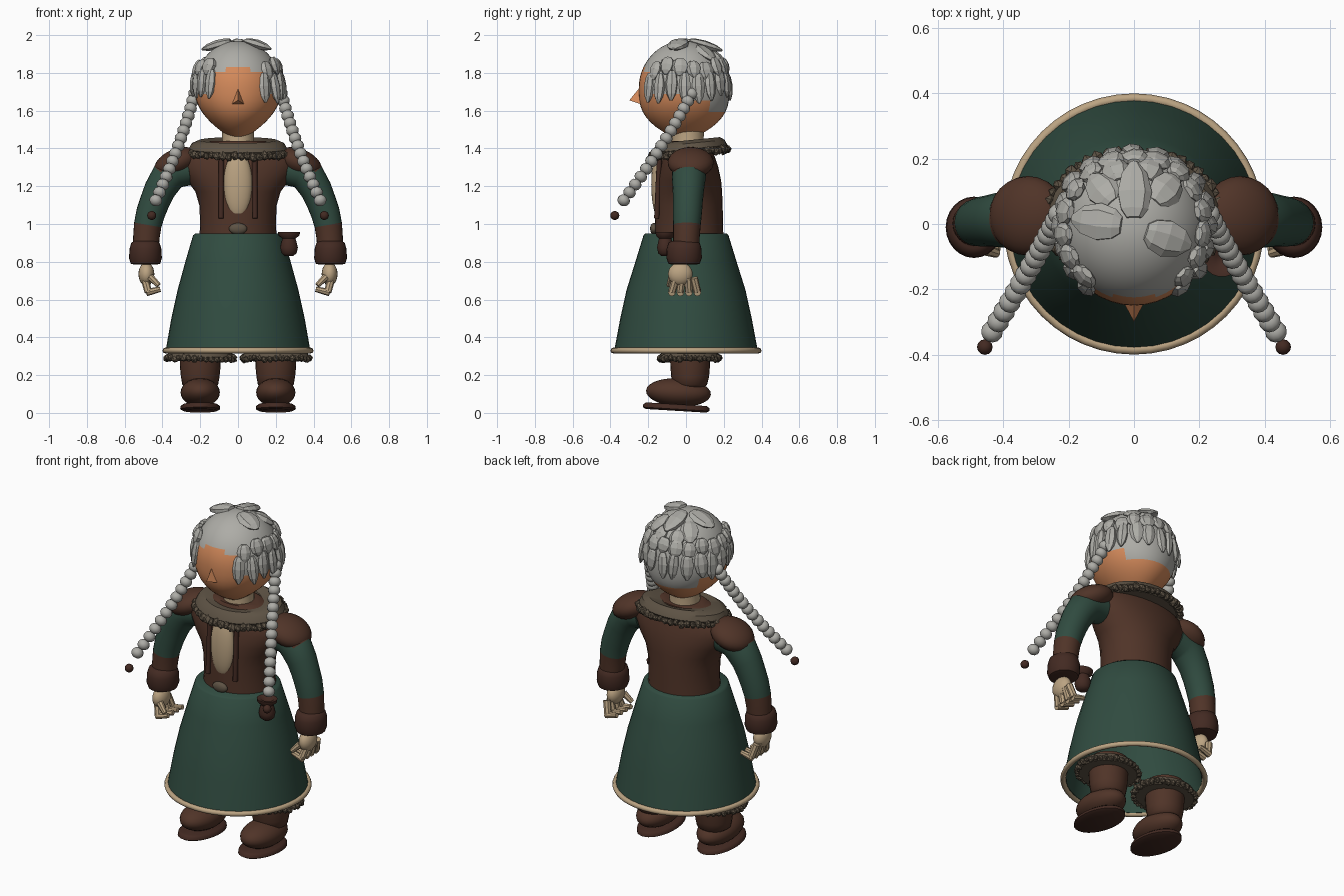
import bpy, bmesh, math, random
from mathutils import Vector, Matrix, Euler

if "Cube" in bpy.data.objects:
    bpy.data.objects.remove(bpy.data.objects["Cube"])

random.seed(4)


def material(name, rgb):
    m = bpy.data.materials.new(name)
    m.diffuse_color = (*rgb, 1)
    m.use_nodes = True
    m.node_tree.nodes["Principled BSDF"].inputs["Base Color"].default_value = m.diffuse_color
    return m


BROWN = material("brown leather", (.080, .034, .021))
DARK = material("dark brown leather", (.056, .023, .016))
GREEN = material("green cloth", (.030, .072, .052))
FUR = material("taupe fur", (.110, .085, .058))
SKIN = material("tan skin", (.66, .255, .105))
BEIGE = material("beige", (.50, .37, .225))
HAIR = material("grey hair", (.42, .415, .385))


def finish(name, bm, *mats, angle=50, rule=None):
    """Turn a bmesh into an object; rule maps a face centre to a material index."""
    bmesh.ops.recalc_face_normals(bm, faces=bm.faces[:])
    for f in bm.faces:
        f.smooth = angle > 0
        if rule:
            f.material_index = rule(f.calc_center_median())
    mesh = bpy.data.meshes.new(name)
    bm.to_mesh(mesh)
    bm.free()
    for m in mats:
        mesh.materials.append(m)
    if angle > 0:
        mesh.set_sharp_from_angle(angle=math.radians(angle))
    ob = bpy.data.objects.new(name, mesh)
    bpy.context.collection.objects.link(ob)
    return ob


def loft(bm, rings, n=32):
    """Skin rings given as (centre, u radius vector, v radius vector), capped."""
    loops = []
    for c, u, v in rings:
        loops.append([bm.verts.new(Vector(c) + Vector(u) * math.cos(a) + Vector(v) * math.sin(a))
                      for a in (2 * math.pi * i / n for i in range(n))])
    for p, q in zip(loops, loops[1:]):
        for i in range(n):
            j = (i + 1) % n
            bm.faces.new((p[i], p[j], q[j], q[i]))
    bm.faces.new(loops[0])
    bm.faces.new(loops[-1])


def lathe(bm, rows, cx=0, cy=0, n=32):
    """Rows are (z, x radius, y radius)."""
    loft(bm, [((cx, cy, z), (rx, 0, 0), (0, ry, 0)) for z, rx, ry in rows], n)


def ball(bm, loc, size, rot=(0, 0, 0), u=20, v=12):
    mx = Matrix.LocRotScale(Vector(loc), Euler(rot), Vector(size))
    bmesh.ops.create_uvsphere(bm, u_segments=u, v_segments=v, radius=1, matrix=mx)


def rod(bm, a, b, r1, r2, n=8):
    a, b = Vector(a), Vector(b)
    mx = Matrix.Translation((a + b) / 2) @ (b - a).to_track_quat('Z', 'Y').to_matrix().to_4x4()
    bmesh.ops.create_cone(bm, cap_ends=True, segments=n, radius1=r1, radius2=r2,
                          depth=(b - a).length, matrix=mx)


def tufts(bm, cx, cy, z, rx, ry, count, size):
    for i in range(count):
        a = 2 * math.pi * i / count
        s = size * random.uniform(.8, 1.15)
        mx = Matrix.LocRotScale(Vector((cx + rx * math.cos(a), cy + ry * math.sin(a),
                                        z + random.uniform(-.006, .006))),
                                Euler((random.random(), random.random(), a)), Vector((s, s * .8, s)))
        bmesh.ops.create_icosphere(bm, subdivisions=1, radius=1, matrix=mx)


def lock(bm, pos, down, out, length, width, thick):
    """Flattened leaf-shaped tuft of hair."""
    d, o = Vector(down).normalized(), Vector(out)
    o = (o - d * o.dot(d)).normalized()
    side = d.cross(o)
    loft(bm, [(Vector(pos) + d * length * t, side * width * w, o * thick * w)
              for t, w in ((0, .45), (.15, .8), (.45, 1), (.78, .75), (1, .2))], 7)


# Skirt: flared closed shell with an inner wall, and a rolled hem
bm = bmesh.new()
lathe(bm, [(.95, .225, .215), (.94, .238, .225), (.8, .279, .268), (.65, .32, .315), (.5, .353, .348),
           (.33, .383, .38), (.33, .37, .367), (.5, .34, .335), (.65, .307, .302), (.9, .235, .225)], n=40)
finish("skirt", bm, GREEN)
bm = bmesh.new()
R, r, n = .385, .015, 48
bmesh.ops.create_circle(bm, segments=8, radius=r, matrix=Matrix.Translation((R, 0, .33)) @ Matrix.Rotation(math.pi / 2, 4, 'X'))
bmesh.ops.spin(bm, geom=bm.edges[:] + bm.verts[:], cent=(0, 0, 0), axis=(0, 0, 1),
               angle=2 * math.pi, steps=n, use_merge=True)
finish("skirt_hem", bm, BEIGE)

# Jacket body
bm = bmesh.new()
lathe(bm, [(.93, .205, .182), (1.0, .2, .18), (1.1, .205, .178), (1.17, .225, .175), (1.23, .27, .17),
           (1.3, .31, .155), (1.36, .31, .135), (1.4, .25, .12), (1.44, .14, .1)], cy=.016)
finish("jacket", bm, BROWN)

# Shirt panel, jacket edging and buckle
bm = bmesh.new()
ball(bm, (0, -.142, 1.21), (.076, .042, .18), u=24, v=16)
finish("shirt_panel", bm, BEIGE)
bm = bmesh.new()
for s in (-1, 1):
    rod(bm, (s * .09, -.155, 1.03), (s * .088, -.14, 1.36), .014, .014, 10)
finish("jacket_edging", bm, DARK)
bm = bmesh.new()
ball(bm, (0, -.17, .975), (.048, .02, .03))
finish("buckle", bm, FUR)

# Neck and fur collar
bm = bmesh.new()
lathe(bm, [(1.38, .09, .09), (1.43, .083, .083), (1.5, .085, .085)], cy=.01, n=20)
finish("neck", bm, BEIGE)
bm = bmesh.new()
lathe(bm, [(1.365, .24, .18), (1.395, .262, .2), (1.425, .245, .185), (1.442, .205, .16),
           (1.43, .12, .11), (1.39, .1, .1)], cy=.02)
tufts(bm, 0, .02, 1.375, .262, .2, 50, .024)
for v in bm.verts:
    v.co.z += .1 * v.co.y
finish("fur_collar", bm, FUR, angle=35)

# Head: egg with the upper and rear faces coloured as hair
bm = bmesh.new()
rows = []
for i in range(27):
    c = math.cos(math.radians(4 + 172 * i / 26))
    if c >= 0:
        w = math.sqrt(1 - c * c)
        rows.append((1.72 + .25 * c, .23 * w, .24 * w))
    else:
        rows.append((1.72 + .285 * c, .23 * (1 - (-c) ** 2.2), .24 * (1 - (-c) ** 3)))
lathe(bm, rows, cy=-.01, n=40)


def hairline(p):
    a = abs(math.degrees(math.atan2(p.x, -(p.y + .01))))
    limit = 1.84 if a < 20 else 1.81 if a < 42 else 1.7 if a < 100 else 1.64 if a < 125 else 1.6
    return 1 if p.z > limit else 0


finish("head", bm, SKIN, HAIR, angle=60, rule=hairline)
bm = bmesh.new()
top, tip = bm.verts.new((0, -.243, 1.725)), bm.verts.new((0, -.3, 1.655))
left, right = bm.verts.new((-.04, -.225, 1.63)), bm.verts.new((.04, -.225, 1.63))
for f in ((top, left, tip), (top, tip, right), (tip, left, right), (top, right, left)):
    bm.faces.new(f)
finish("nose", bm, SKIN, angle=0)

# Hair: two rows of locks round the sides and back, larger locks on the crown
bm = bmesh.new()
for count, z, rad, length, width, start in ((17, 1.81, .225, .15, .036, 38), (15, 1.87, .2, .095, .042, 46)):
    for i in range(count):
        a = math.radians(start + (360 - 2 * start) * i / (count - 1))
        o = Vector((math.sin(a), -math.cos(a), 0))
        lock(bm, o * rad + Vector((0, -.01, z + random.uniform(-.015, .015))),
             o * (.12 if z < 1.85 else .4) + Vector((random.uniform(-.1, .1), 0, -1)), o,
             length * random.uniform(.88, 1.1), width * random.uniform(.9, 1.15), .024)
for deg, r0, z0, length, width, drop in ((180, .03, 1.97, .18, .055, .3), (262, .04, 1.97, .16, .06, .3),
                                         (72, .04, 1.97, .15, .06, .3), (140, .1, 1.94, .13, .055, .7),
                                         (220, .1, 1.94, .13, .055, .7), (165, .15, 1.91, .1, .045, 1),
                                         (198, .15, 1.91, .1, .045, 1)):
    a = math.radians(deg)
    o = Vector((math.sin(a), -math.cos(a), 0))
    lock(bm, o * r0 + Vector((0, -.01, z0)), o + Vector((0, 0, -drop)), o * .3 + Vector((0, 0, 1)),
         length, width, .026)
finish("hair_locks", bm, HAIR, angle=0)

for s, tag in ((-1, "left"), (1, "right")):
    # Braid of beads following a gentle curve, with a tied end
    bm = bmesh.new()
    p0, p1, p2 = Vector((.23, .03, 1.69)), Vector((.3, -.11, 1.42)), Vector((.435, -.33, 1.125))
    for i in range(15):
        t = i / 14
        p = p0 * (1 - t) ** 2 + p1 * 2 * t * (1 - t) + p2 * t * t
        ball(bm, (s * p.x, p.y, p.z), (.034, .034, .03), (-.5, s * -.3, 0), 12, 8)
    finish(tag + "_braid", bm, HAIR)
    bm = bmesh.new()
    ball(bm, (s * .457, -.377, 1.045), (.024, .024, .024), u=12, v=8)
    finish(tag + "_braid_tie", bm, DARK)

    # Sleeve, brown above and below the green section
    path = [(.26, 1.29, .085), (.33, 1.28, .09), (.375, 1.245, .09), (.415, 1.18, .083), (.44, 1.12, .079),
            (.462, 1.06, .077), (.478, .995, .073), (.485, .93, .07), (.49, .85, .068)]
    rings = []
    for i, (x, z, r) in enumerate(path):
        a, b = path[max(i - 1, 0)], path[min(i + 1, len(path) - 1)]
        t = Vector((b[0] - a[0], 0, b[1] - a[1])).normalized()
        rings.append(((s * x, .02 - .02 * i / 8, z), (-s * t.z * r, 0, t.x * r), (0, r, 0)))
    bm = bmesh.new()
    loft(bm, rings, 24)
    finish(tag + "_sleeve", bm, GREEN, BROWN, rule=lambda p: int(p.z < .99 or p.z > 1.3))
    bm = bmesh.new()
    ball(bm, (s * .325, .025, 1.325), (.125, .122, .072), (0, s * .4, 0), 24, 14)
    finish(tag + "_shoulder_cap", bm, BROWN)
    bm = bmesh.new()
    lathe(bm, [(.785, .06, .065), (.79, .078, .083), (.82, .087, .094), (.87, .084, .092),
               (.9, .075, .083), (.91, .06, .065)], s * .49, -.01, 24)
    finish(tag + "_cuff", bm, DARK)

    # Hand with curled fingers and thumb
    bm = bmesh.new()
    ball(bm, (s * .485, -.03, .735), (.042, .065, .062))
    for i in range(4):
        y = -.075 + .045 * i
        rod(bm, (s * .495, y * .7, .715), (s * .475, y, .64), .021, .02)
        rod(bm, (s * .485, y, .637), (s * .412, y + .005, .655), .02, .014)
    rod(bm, (s * .465, -.075, .72), (s * .42, -.09, .675), .02, .014)
    finish(tag + "_hand", bm, BEIGE, angle=40)

    # Boot, sole and fur trim
    bm = bmesh.new()
    lathe(bm, [(.13, .07, .07), (.15, .095, .09), (.19, .102, .1), (.25, .108, .105), (.36, .108, .108)],
          s * .2, .022, 24)
    ball(bm, (s * .2, -.04, .108), (.104, .172, .075), (-.06, 0, 0), 24, 14)
    finish(tag + "_boot", bm, BROWN)
    bm = bmesh.new()
    lathe(bm, [(-.015, .09, .16), (-.006, .106, .177), (.01, .104, .175), (.02, .09, .16)], n=28)
    bm.transform(Matrix.Translation((s * .2, -.052, .026)) @ Matrix.Rotation(-.06, 4, 'X'))
    finish(tag + "_sole", bm, DARK)
    bm = bmesh.new()
    lathe(bm, [(.275, .11, .11), (.275, .165, .15), (.295, .182, .162), (.32, .165, .15), (.33, .11, .11)],
          s * .2, .02, 28)
    tufts(bm, s * .2, .02, .288, .175, .155, 36, .021)
    finish(tag + "_fur_trim", bm, FUR, angle=35)

# Belt pouch with a flared mouth
bm = bmesh.new()
lathe(bm, [(.83, .02, .02), (.845, .04, .038), (.875, .047, .044), (.905, .04, .038), (.922, .034, .034),
           (.94, .056, .05), (.957, .058, .052), (.957, .04, .036), (.94, .02, .02)], .27, -.11, 18)
finish("pouch", bm, DARK)
